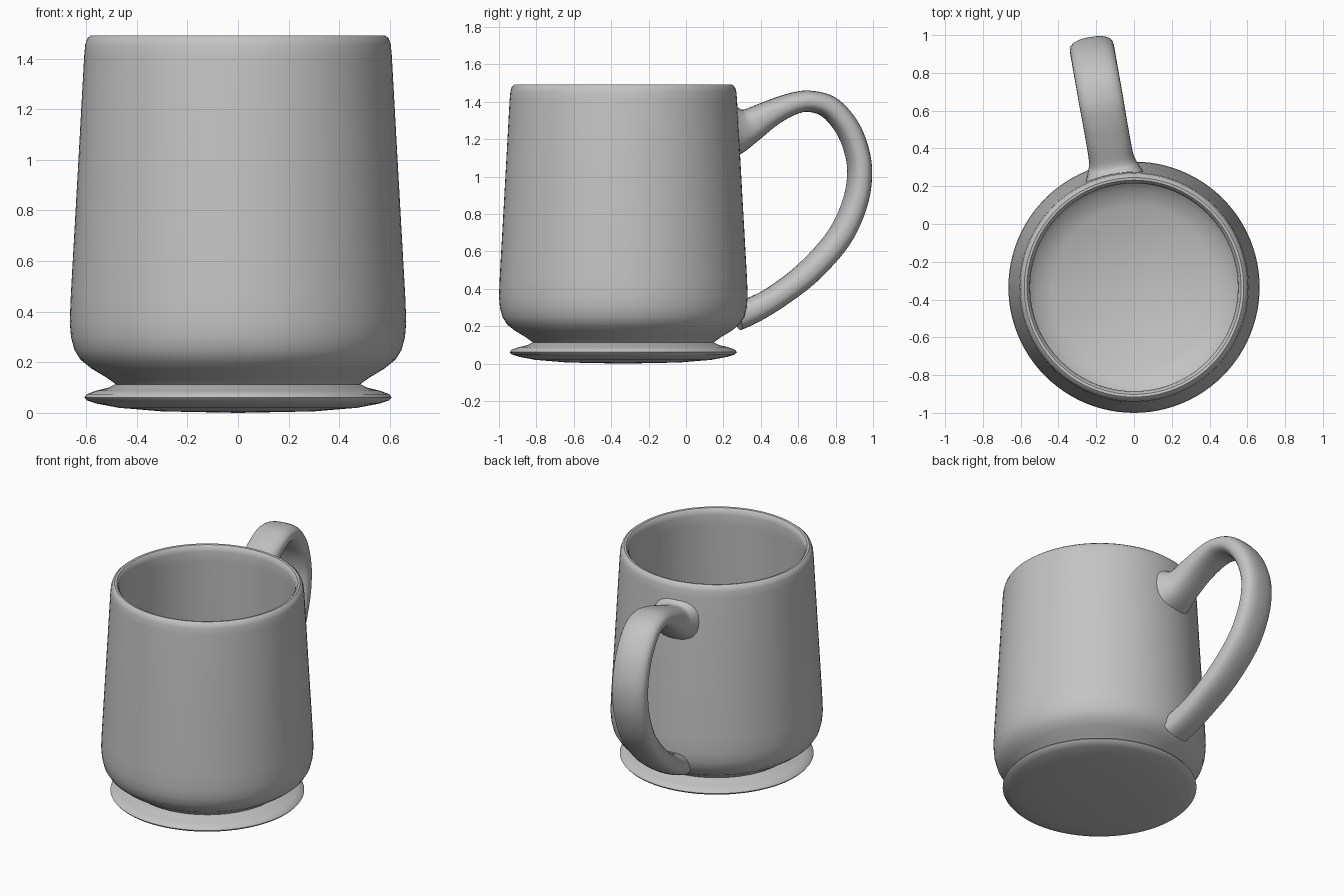
import bpy, bmesh, math
from mathutils import Vector, Matrix
from mathutils.geometry import interpolate_bezier

cube = bpy.data.objects.get("Cube")
if cube:
    bpy.data.objects.remove(cube)

CENTRE = Vector((0, -0.335, 0))
HANDLE_TURN = math.radians(10)

glaze = bpy.data.materials.new("grey_glaze")
glaze.use_nodes = True
colour = (0.55, 0.55, 0.55, 1)
glaze.diffuse_color = colour
glaze.node_tree.nodes["Principled BSDF"].inputs["Base Color"].default_value = colour


def add_object(name, bm):
    bmesh.ops.recalc_face_normals(bm, faces=bm.faces)
    mesh = bpy.data.meshes.new(name)
    bm.to_mesh(mesh)
    bm.free()
    obj = bpy.data.objects.new(name, mesh)
    mesh.materials.append(glaze)
    bpy.context.collection.objects.link(obj)
    obj.location = CENTRE
    bpy.ops.object.select_all(action="DESELECT")
    obj.select_set(True)
    bpy.context.view_layer.objects.active = obj
    bpy.ops.object.shade_smooth_by_angle(angle=math.radians(40))
    return obj


def lathe(name, profile, steps=96):
    bm = bmesh.new()
    verts = [bm.verts.new((r, 0, z)) for r, z in profile]
    edges = [bm.edges.new(pair) for pair in zip(verts, verts[1:])]
    bmesh.ops.spin(bm, geom=verts + edges, axis=(0, 0, 1), cent=(0, 0, 0),
                   angle=math.tau, steps=steps)
    bmesh.ops.remove_doubles(bm, verts=bm.verts, dist=0.0005)
    return add_object(name, bm)


def smooth_path(points, steps=6):
    """Smooth curve through 4D points: distance, height, half thickness, half width."""
    pts = [Vector(p) for p in points]
    result = []
    for i in range(len(pts) - 1):
        a, b = pts[i], pts[i + 1]
        before, after = pts[max(i - 1, 0)], pts[min(i + 2, len(pts) - 1)]
        for k in range(steps):
            t = k / steps
            m0, m1 = (b - before) / 2, (after - a) / 2
            result.append((2*t**3 - 3*t**2 + 1) * a + (t**3 - 2*t**2 + t) * m0
                          + (3*t**2 - 2*t**3) * b + (t**3 - t**2) * m1)
    return result + [pts[-1]]


# Cup: outer wall, rounded rim, hollow inside and floor
lathe("cup_body", [
    (0, 0.1), (0.47, 0.1), (0.485, 0.115), (0.52, 0.14), (0.58, 0.176),
    (0.622, 0.21), (0.647, 0.25), (0.66, 0.3), (0.665, 0.36), (0.661, 0.46),
    (0.634, 0.94), (0.608, 1.41), (0.604, 1.455), (0.596, 1.48), (0.581, 1.492),
    (0.567, 1.49), (0.555, 1.476), (0.55, 1.45), (0.553, 1.38), (0.577, 0.94),
    (0.6, 0.48), (0.602, 0.38), (0.592, 0.32), (0.565, 0.27), (0.52, 0.235),
    (0.43, 0.18), (0, 0.18)])

# Flared disc foot with a slightly domed underside
lathe("foot", [
    (0, 0), (0.3, 0.006), (0.47, 0.02), (0.56, 0.037), (0.598, 0.05),
    (0.607, 0.061), (0.598, 0.074), (0.56, 0.088), (0.51, 0.1),
    (0.485, 0.113), (0, 0.113)])

# Handle: rounded strap swept along a loop, flaring where it joins the wall
loop = smooth_path([
    (0.588, 1.24, 0.15, 0.16), (0.635, 1.25, 0.12, 0.138), (0.69, 1.275, 0.092, 0.12),
    (0.79, 1.333, 0.072, 0.117), (0.90, 1.383, 0.06, 0.117), (1.0, 1.403, 0.057, 0.118),
    (1.11, 1.375, 0.06, 0.118), (1.20, 1.285, 0.062, 0.118), (1.257, 1.17, 0.062, 0.118),
    (1.283, 1.03, 0.062, 0.118), (1.258, 0.86, 0.064, 0.117), (1.168, 0.67, 0.066, 0.115),
    (1.0, 0.485, 0.066, 0.112), (0.827, 0.355, 0.065, 0.108), (0.70, 0.285, 0.07, 0.108),
    (0.612, 0.25, 0.075, 0.112)])
SIDES, POWER = 28, 2 / 2.5
bm = bmesh.new()
rings = []
for i, p in enumerate(loop):
    ahead, behind = loop[min(i + 1, len(loop) - 1)], loop[max(i - 1, 0)]
    tangent = Vector((0, ahead[0] - behind[0], ahead[1] - behind[1])).normalized()
    # the joint with the wall starts upright
    blend = min(i / 14, 1)
    tangent = Vector((0, 1, 0)).lerp(tangent, blend).normalized()
    normal = Vector((1, 0, 0)).cross(tangent)
    ring = []
    for s in range(SIDES):
        c, n = math.cos(math.tau * s / SIDES), math.sin(math.tau * s / SIDES)
        across = math.copysign(abs(c) ** POWER, c) * p[3]
        out = math.copysign(abs(n) ** POWER, n) * p[2]
        ring.append(bm.verts.new(Vector((across, p[0], p[1])) + normal * out))
    rings.append(ring)
for a, b in zip(rings, rings[1:]):
    for s in range(SIDES):
        t = (s + 1) % SIDES
        bm.faces.new((a[s], a[t], b[t], b[s]))
bm.faces.new(rings[0])
bm.faces.new(rings[-1])
bmesh.ops.rotate(bm, verts=bm.verts, cent=(0, 0, 0),
                 matrix=Matrix.Rotation(HANDLE_TURN, 3, "Z"))
add_object("handle", bm)
